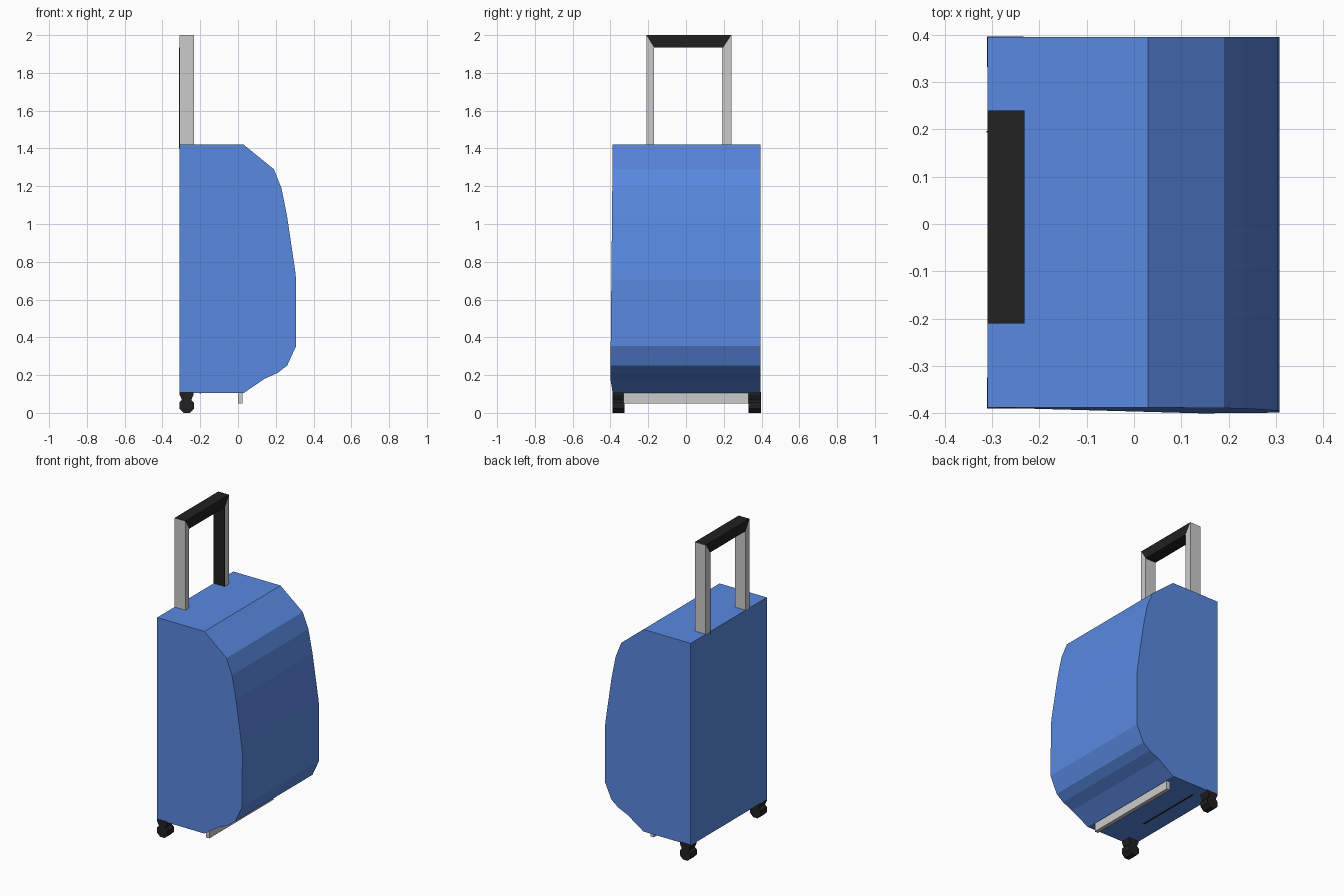
import bpy, bmesh, math

if "Cube" in bpy.data.objects:
    bpy.data.objects.remove(bpy.data.objects["Cube"])


def material(name, rgb):
    m = bpy.data.materials.new(name)
    m.diffuse_color = (*rgb, 1)
    m.use_nodes = True
    m.node_tree.nodes["Principled BSDF"].inputs["Base Color"].default_value = m.diffuse_color
    return m


BLUE = material("blue_shell", (0.10, 0.25, 0.75))
BLACK = material("black_plastic", (0.015, 0.015, 0.015))


def loft(name, ring_a, ring_b, mat=None):
    """Closed solid between two matching rings of points."""
    bm = bmesh.new()
    a = [bm.verts.new(p) for p in ring_a]
    b = [bm.verts.new(p) for p in ring_b]
    bm.faces.new(a)
    bm.faces.new(b[::-1])
    n = len(a)
    for i in range(n):
        j = (i + 1) % n
        bm.faces.new((a[j], a[i], b[i], b[j]))
    bmesh.ops.recalc_face_normals(bm, faces=bm.faces)
    mesh = bpy.data.meshes.new(name)
    bm.to_mesh(mesh)
    bm.free()
    ob = bpy.data.objects.new(name, mesh)
    bpy.context.collection.objects.link(ob)
    if mat:
        mesh.materials.append(mat)
    return ob


def along_y(name, xz, y0, y1, mat=None):
    return loft(name, [(x, y0, z) for x, z in xz], [(x, y1, z) for x, z in xz], mat)


def along_x(name, yz, x0, x1, mat=None):
    return loft(name, [(x0, y, z) for y, z in yz], [(x1, y, z) for y, z in yz], mat)


def rect(a0, a1, z0, z1):
    return [(a0, z0), (a1, z0), (a1, z1), (a0, z1)]


# Shell: side profile with the bulging front, one side flaring slightly
profile = [(-0.31, 0.105), (0.03, 0.105), (0.14, 0.18), (0.21, 0.212),
           (0.26, 0.25), (0.308, 0.355), (0.308, 0.70), (0.303, 0.75),
           (0.26, 1.04), (0.23, 1.19), (0.19, 1.29), (0.03, 1.42), (-0.31, 1.42)]
loft("suitcase_body",
     [(x, -0.388 - (0.01 * (1.42 - z) if x > 0.1 else 0), z) for x, z in profile],
     [(x, 0.395, z) for x, z in profile], BLUE)

# Telescopic handle: two mitred legs and a mitred grip
X0, X1 = -0.31, -0.232
legs = [("left", -0.21, -0.17), ("right", 0.24, 0.197)]
for side, outer, inner in legs:
    along_x("handle_leg_" + side,
            [(outer, 1.40), (inner, 1.40), (inner, 1.935), (outer, 2.0)], X0, X1)
along_x("handle_grip", [(-0.17, 1.935), (0.197, 1.935), (0.24, 2.0), (-0.21, 2.0)],
        X0, X1, BLACK)

# Dark lining on the inside of one handle leg
along_y("handle_leg_lining", rect(X0 - 0.002, X1, 1.40, 1.935), 0.194, 0.197, BLACK)

# Front support bar under the body
along_y("support_foot", rect(0.0, 0.025, 0.05, 0.12), -0.33, 0.33)

# Dark slot on the underside
along_y("bottom_slot", rect(-0.205, -0.195, 0.103, 0.107), -0.15, 0.30, BLACK)

# Rear wheels with tapered brackets
WX, R = -0.272, 0.0385
octagon = [(WX + R * math.cos(math.pi / 8 + i * math.pi / 4) / math.cos(math.pi / 8),
            0.0385 + R * math.sin(math.pi / 8 + i * math.pi / 4) / math.cos(math.pi / 8))
           for i in range(8)]
bracket = [(WX - 0.02, 0.06), (WX + 0.02, 0.06), (WX + 0.037, 0.095),
           (WX + 0.037, 0.11), (WX - 0.037, 0.11), (WX - 0.037, 0.095)]
for side, y0, y1 in [("left", -0.39, -0.325), ("right", 0.332, 0.397)]:
    along_y("wheel_" + side, octagon, y0, y1, BLACK)
    along_y("wheel_bracket_" + side, bracket, y0, y1, BLACK)
